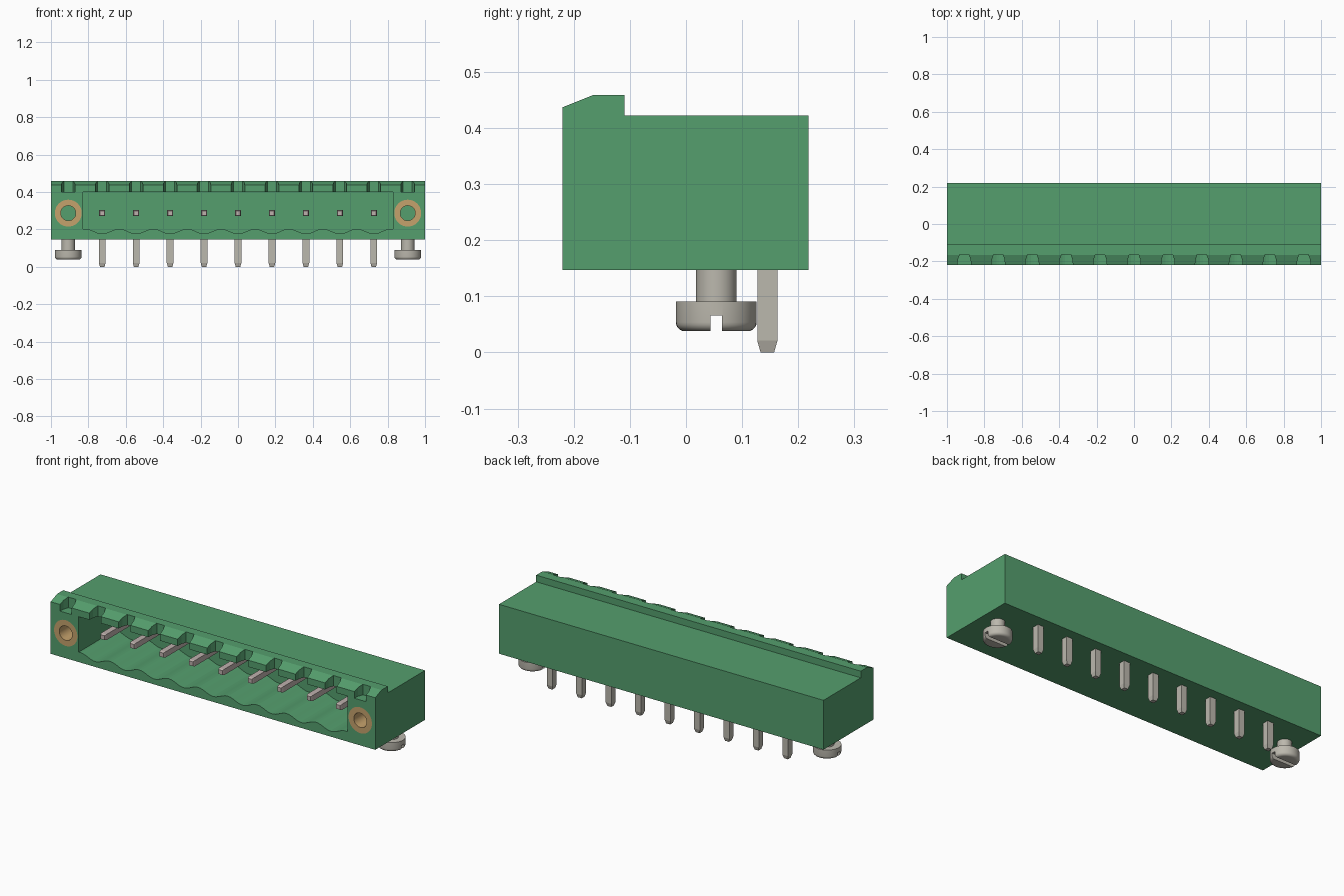
import bpy, bmesh, math
from mathutils import Vector, Matrix

cube = bpy.data.objects.get("Cube")
if cube:
    bpy.data.objects.remove(cube, do_unlink=True)


def material(name, rgb, rough=0.6):
    m = bpy.data.materials.new(name)
    m.diffuse_color = (*rgb, 1)
    m.use_nodes = True
    b = m.node_tree.nodes["Principled BSDF"]
    b.inputs["Base Color"].default_value = (*rgb, 1)
    b.inputs["Roughness"].default_value = rough
    return m


GREEN = material("housing green", (0.09, 0.345, 0.155))
TIN = material("tin grey", (0.50, 0.48, 0.42))
ROSE = material("contact pale rose", (0.52, 0.44, 0.42))
BRASS = material("brass", (0.56, 0.36, 0.15))


def finish(name, bm, mat):
    bmesh.ops.recalc_face_normals(bm, faces=bm.faces)
    me = bpy.data.meshes.new(name)
    bm.to_mesh(me)
    bm.free()
    me.materials.append(mat)
    ob = bpy.data.objects.new(name, me)
    bpy.context.collection.objects.link(ob)
    return ob


def prism(name, pts, direction, mat):
    """Extrude a closed 3D outline along a direction."""
    bm = bmesh.new()
    f = bm.faces.new([bm.verts.new(p) for p in pts])
    ext = bmesh.ops.extrude_face_region(bm, geom=[f])
    vs = [g for g in ext["geom"] if isinstance(g, bmesh.types.BMVert)]
    bmesh.ops.translate(bm, vec=Vector(direction), verts=vs)
    return finish(name, bm, mat)


def lathe(name, profile, matrix, mat, steps=40, closed=False):
    """Spin an (r, z) profile about z, then place it with a matrix."""
    bm = bmesh.new()
    vs = [bm.verts.new((r, 0, z)) for r, z in profile]
    pairs = list(zip(vs, vs[1:])) + ([(vs[-1], vs[0])] if closed else [])
    es = [bm.edges.new(p) for p in pairs]
    bmesh.ops.spin(bm, geom=vs + es, cent=(0, 0, 0), axis=(0, 0, 1),
                   angle=2 * math.pi, steps=steps)
    bmesh.ops.remove_doubles(bm, verts=bm.verts, dist=1e-5)
    bmesh.ops.transform(bm, matrix=matrix, verts=bm.verts)
    return finish(name, bm, mat)


def tapered_pin(name, w, tip_w, length, taper, matrix, mat):
    """Square bar whose tip is at the origin and which runs up z."""
    bm = bmesh.new()
    rings = []
    for z, s in ((0, tip_w / 2), (taper, w / 2), (length, w / 2)):
        rings.append([bm.verts.new((a * s, b * s, z))
                      for a, b in ((-1, -1), (1, -1), (1, 1), (-1, 1))])
    for lo, hi in zip(rings, rings[1:]):
        for i in range(4):
            j = (i + 1) % 4
            bm.faces.new((lo[i], lo[j], hi[j], hi[i]))
    bm.faces.new(rings[0])
    bm.faces.new(rings[-1])
    bmesh.ops.transform(bm, matrix=matrix, verts=bm.verts)
    return finish(name, bm, mat)


def cut(target, cutter):
    mod = target.modifiers.new("cut", "BOOLEAN")
    mod.operation = "DIFFERENCE"
    mod.solver = "EXACT"
    mod.object = cutter
    bpy.context.view_layer.objects.active = target
    bpy.ops.object.modifier_apply(modifier=mod.name)
    bpy.data.objects.remove(cutter, do_unlink=True)


def smooth(ob):
    bpy.ops.object.select_all(action="DESELECT")
    ob.select_set(True)
    bpy.context.view_layer.objects.active = ob
    bpy.ops.object.shade_smooth_by_angle(angle=math.radians(30))


PITCH = 0.1815
PINS = [i * PITCH for i in range(-4, 5)]
FLANGE = 5 * PITCH
AXIS_Z = 0.287
FRONT = -0.22
TO_Y = Matrix.Rotation(-math.pi / 2, 4, "X")      # local z becomes +y

# Housing with a raised, bevelled front rib
side = [(-0.22, 0.147), (0.218, 0.147), (0.218, 0.422), (-0.11, 0.422),
        (-0.11, 0.459), (-0.165, 0.459), (-0.22, 0.437)]
housing = prism("housing", [(-1, y, z) for y, z in side], (2, 0, 0), GREEN)

# Socket with a scalloped floor
N = 108
xs = [-0.828 + 1.656 * i / N for i in range(N + 1)]
outline = [(x, -0.3, 0.19 - 0.013 * math.cos(2 * math.pi * x / PITCH)) for x in xs]
outline += [(0.828, -0.3, 0.40), (-0.828, -0.3, 0.40)]
cut(housing, prism("socket_cutter", outline, (0, 0.40, 0), GREEN))

# Coding notches along the rib, narrowing towards the back
for i in range(-5, 6):
    x = i * PITCH
    floor = 0.40 if abs(i) == 5 else 0.39
    plan = [(x - 0.038, -0.24, floor), (x + 0.038, -0.24, floor),
            (x + 0.034, -0.19, floor), (x + 0.024, -0.162, floor),
            (x - 0.024, -0.162, floor), (x - 0.034, -0.19, floor)]
    cut(housing, prism("notch_cutter", plan, (0, 0, 0.1), GREEN))

for s, label in ((-1, "right"), (1, "left")):
    # Threaded brass insert in the flange
    bore = [(0, 0), (0.072, 0), (0.072, 0.28), (0, 0.28)]
    cut(housing, lathe("bore_cutter", bore,
                       Matrix.Translation((s * FLANGE, -0.30, AXIS_Z)) @ TO_Y, GREEN))
    tube = [(0.04, 0), (0.072, 0), (0.072, 0.2), (0.04, 0.2)]
    smooth(lathe("insert_" + label, tube,
                 Matrix.Translation((s * FLANGE, FRONT, AXIS_Z)) @ TO_Y, BRASS, closed=True))

    # Slotted mounting screw under the flange
    prof = [(0, 0.038)]
    for k in range(6):
        a = k / 5 * math.pi / 2
        prof.append((0.056 + 0.016 * math.sin(a), 0.054 - 0.016 * math.cos(a)))
    prof += [(0.072, 0.091), (0.036, 0.091), (0.036, 0.16), (0, 0.16)]
    screw = lathe("screw_" + label, prof,
                  Matrix.Translation((s * FLANGE, 0.054, 0)), TIN)
    slot = [(s * FLANGE - 0.1, y, z) for y, z in
            ((0.0435, 0.02), (0.0645, 0.02), (0.0645, 0.066), (0.0435, 0.066))]
    cut(screw, prism("slot_cutter", slot, (0.2, 0, 0), TIN))
    smooth(screw)

# Contacts: solder pin below, mating pin inside the socket
for n, x in enumerate(PINS, 1):
    tapered_pin(f"solder_pin_{n}", 0.036, 0.024, 0.17, 0.021,
                Matrix.Translation((x, 0.145, 0)), TIN)
    tapered_pin(f"mating_pin_{n}", 0.032, 0.024, 0.27, 0.012,
                Matrix.Translation((x, -0.155, AXIS_Z)) @ TO_Y, ROSE)
